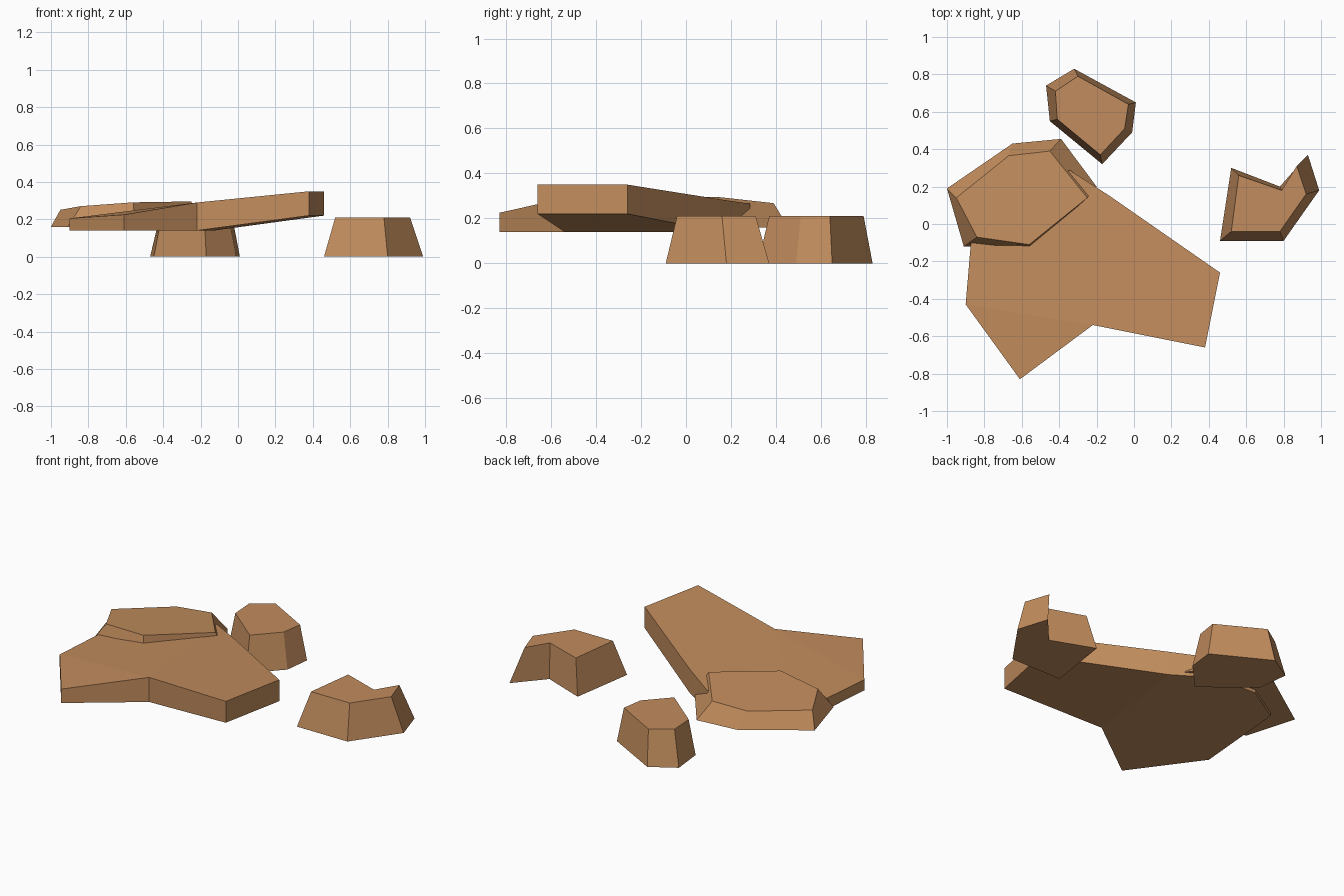
import bpy
import bmesh

default_cube = bpy.data.objects.get("Cube")
if default_cube:
    bpy.data.objects.remove(default_cube, do_unlink=True)

# Single sandstone colour
sandstone = bpy.data.materials.new("sandstone_brown")
sandstone.use_nodes = True
colour = (0.54, 0.265, 0.11, 1)
sandstone.diffuse_color = colour
shader = next(n for n in sandstone.node_tree.nodes if n.type == "BSDF_PRINCIPLED")
shader.inputs["Base Color"].default_value = colour
shader.inputs["Roughness"].default_value = 0.9


def make_rock(name, bottom, top, panels=None):
    """Loft a bottom ring to a top ring; panels lists the index groups that form each cap."""
    bm = bmesh.new()
    lower = [bm.verts.new(point) for point in bottom]
    upper = [bm.verts.new(point) for point in top]
    count = len(lower)
    for i in range(count):
        j = (i + 1) % count
        bm.faces.new((lower[i], lower[j], upper[j], upper[i]))
    for panel in panels or [range(count)]:
        bm.faces.new([upper[i] for i in panel])
        bm.faces.new([lower[i] for i in reversed(panel)])
    bmesh.ops.recalc_face_normals(bm, faces=bm.faces)
    # Concave or slightly warped caps are split into clean triangles
    caps = [face for face in bm.faces if len(face.verts) > 4]
    bmesh.ops.triangulate(bm, faces=caps)
    mesh = bpy.data.meshes.new(name)
    bm.to_mesh(mesh)
    bm.free()
    mesh.materials.append(sandstone)
    rock = bpy.data.objects.new(name, mesh)
    bpy.context.collection.objects.link(rock)
    return rock


def at_height(outline, height):
    """Place a flat outline at a constant height, or on a height function of x and y."""
    if callable(height):
        return [(x, y, height(x, y)) for x, y in outline]
    return [(x, y, height) for x, y in outline]


boulder_height = 0.21

# Small boulder standing at the back
back_foot = [(-.47, .74), (-.45, .55), (-.17, .32), (-.01, .49), (.01, .65), (-.32, .83)]
back_crown = [(-.42, .71), (-.41, .56), (-.18, .37), (-.05, .51), (-.03, .64), (-.30, .79)]
make_rock("back_boulder", at_height(back_foot, 0), at_height(back_crown, boulder_height))

# Notched boulder standing at the side
side_foot = [(.46, -.09), (.80, -.09), (.99, .18), (.93, .37), (.78, .20), (.52, .30)]
side_crown = [(.52, -.04), (.78, -.04), (.92, .16), (.87, .31), (.79, .18), (.56, .26)]
make_rock("notched_boulder", at_height(side_foot, 0), at_height(side_crown, boulder_height))

# Large slab with a raised wing: x, y, underside height, top height
slab_outline = [
    (-.90, -.43, .14, .205), (-.61, -.83, .14, .225), (-.22, -.54, .14, .29),
    (.38, -.66, .22, .35), (.46, -.26, .22, .35), (-.13, .15, .14, .285),
    (-.34, .285, .14, .265), (-.62, .30, .14, .235), (-.85, .16, .14, .21),
]
make_rock(
    "large_slab",
    [(x, y, under) for x, y, under, over in slab_outline],
    [(x, y, over) for x, y, under, over in slab_outline],
    panels=[[2, 3, 4, 5], [0, 1, 2, 5, 6, 7, 8]],
)


# Tilted cap stone resting on the slab
def cap_slope(x, y):
    return 0.32 + 0.064 * x - 0.06 * y


cap_foot = [(-1, .19), (-.91, -.12), (-.55, -.13), (-.20, .20), (-.39, .455), (-.65, .43)]
cap_crown = [(-.95, .14), (-.84, -.07), (-.56, -.11), (-.25, .14), (-.45, .39), (-.67, .365)]
make_rock("cap_stone", at_height(cap_foot, .16), at_height(cap_crown, cap_slope))
